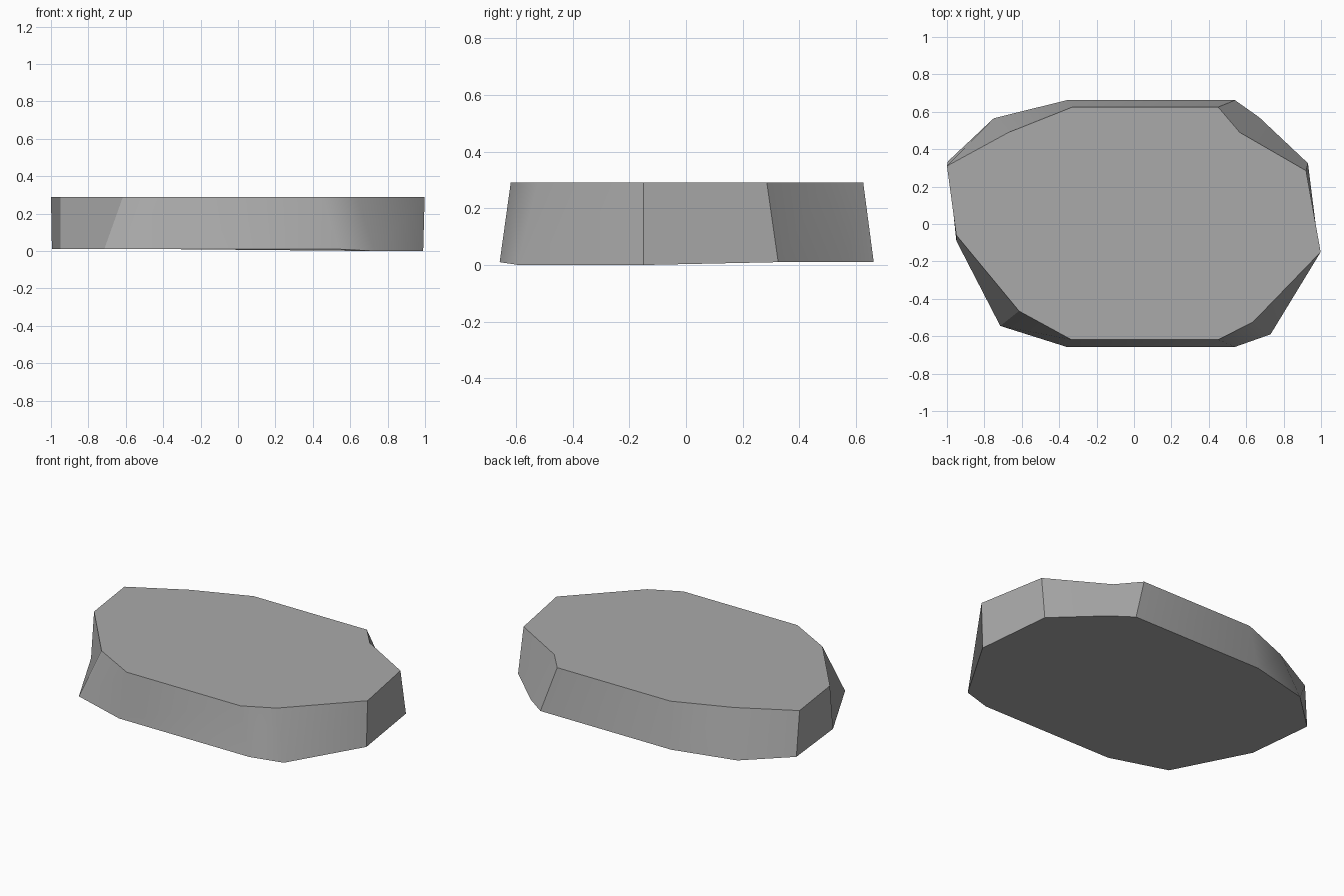
import bpy, bmesh, math

cube = bpy.data.objects.get("Cube")
if cube:
    bpy.data.objects.remove(cube, do_unlink=True)

HEIGHT = 0.29
LIFT = 0.01

# Outlines, clockwise from the back edge
top_outline = [(-.33, .625), (.45, .625), (.565, .49), (.92, .285), (.998, -.15), (.635, -.525),
               (.45, -.618), (-.335, -.618), (-.615, -.465), (-.95, -.06), (-1, .31), (-.67, .49)]
base_outline = [(-.36, .662), (.54, .662), (.67, .57), (.93, .325), (.99, -.15), (.73, -.59),
                (.54, -.657), (-.36, -.657), (-.715, -.545), (-.95, -.09), (-.995, .335), (-.75, .565)]
low_corners = (4, 5)  # the base dips slightly here

# Stone colour
stone = bpy.data.materials.new("stone_grey")
stone.use_nodes = True
grey = (0.4, 0.4, 0.4, 1)
stone.diffuse_color = grey
stone.node_tree.nodes["Principled BSDF"].inputs["Base Color"].default_value = grey

# Slab: two outlines bridged by a ring of sides
bm = bmesh.new()
top = [bm.verts.new((x, y, HEIGHT)) for x, y in top_outline]
base = [bm.verts.new((x, y, 0 if i in low_corners else LIFT))
        for i, (x, y) in enumerate(base_outline)]
bm.faces.new(top)
bm.faces.new(base)
for i in range(len(top)):
    j = (i + 1) % len(top)
    bm.faces.new((top[i], top[j], base[j], base[i]))
bmesh.ops.recalc_face_normals(bm, faces=bm.faces)

mesh = bpy.data.meshes.new("stone_slab")
bm.to_mesh(mesh)
bm.free()
mesh.materials.append(stone)
slab = bpy.data.objects.new("stone_slab", mesh)
bpy.context.collection.objects.link(slab)

# Smooth sides, crisp rims
bpy.ops.object.select_all(action='DESELECT')
slab.select_set(True)
bpy.context.view_layer.objects.active = slab
bpy.ops.object.shade_smooth_by_angle(angle=math.radians(30))
